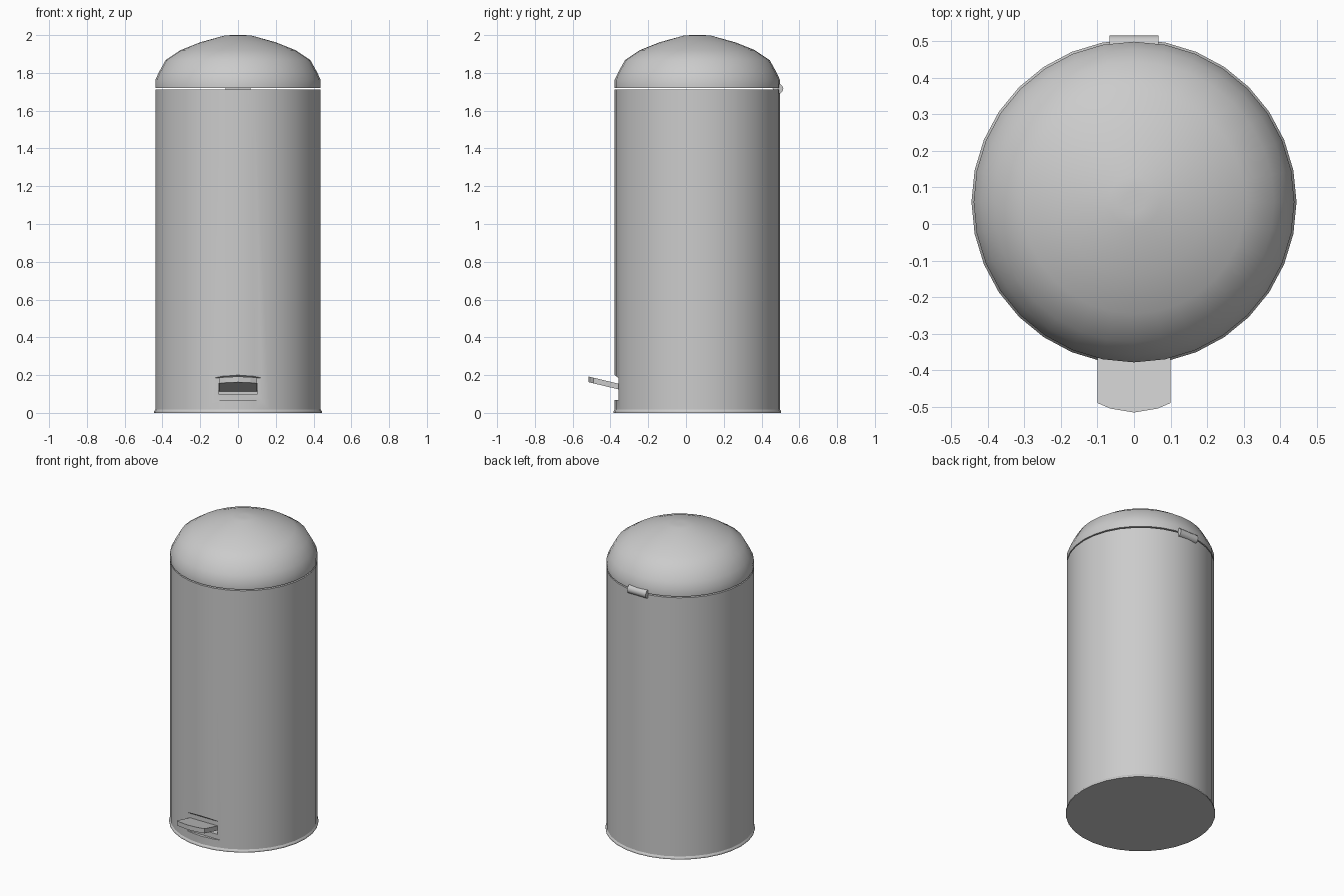
import bpy, bmesh, math

if "Cube" in bpy.data.objects:
    bpy.data.objects.remove(bpy.data.objects["Cube"])

CY = 0.06      # centre of the round body in y
SIDES = 32


def new_object(name, bm):
    bmesh.ops.recalc_face_normals(bm, faces=bm.faces)
    mesh = bpy.data.meshes.new(name)
    bm.to_mesh(mesh)
    bm.free()
    ob = bpy.data.objects.new(name, mesh)
    bpy.context.collection.objects.link(ob)
    return ob


def lathe(name, profile):
    """Closed solid of revolution from (radius, z) points, capped at both ends."""
    bm = bmesh.new()
    rings = []
    for r, z in profile:
        rings.append([bm.verts.new((r * math.cos(math.tau * i / SIDES),
                                    CY + r * math.sin(math.tau * i / SIDES), z))
                      for i in range(SIDES)])
    for a, b in zip(rings, rings[1:]):
        for i in range(SIDES):
            j = (i + 1) % SIDES
            bm.faces.new((a[i], a[j], b[j], b[i]))
    bm.faces.new(rings[0])
    bm.faces.new(rings[-1])
    return new_object(name, bm)


def prism(name, points, offset):
    """Extrude an outline of 3D points along an offset vector."""
    bm = bmesh.new()
    face = bm.faces.new([bm.verts.new(p) for p in points])
    ext = bmesh.ops.extrude_face_region(bm, geom=[face])
    verts = [v for v in ext["geom"] if isinstance(v, bmesh.types.BMVert)]
    bmesh.ops.translate(bm, verts=verts, vec=offset)
    return new_object(name, bm)


def cut(target, cutter):
    mod = target.modifiers.new("cut", 'BOOLEAN')
    mod.object = cutter
    mod.operation = 'DIFFERENCE'
    mod.solver = 'EXACT'
    bpy.context.view_layer.objects.active = target
    bpy.ops.object.modifier_apply(modifier=mod.name)
    bpy.data.objects.remove(cutter)


def smooth(ob, degrees):
    bpy.ops.object.select_all(action='DESELECT')
    ob.select_set(True)
    bpy.context.view_layer.objects.active = ob
    bpy.ops.object.shade_smooth_by_angle(angle=math.radians(degrees))


# Body with a slightly flared foot rim
body = lathe("body", [(0.444, 0), (0.444, 0.008), (0.438, 0.018), (0.438, 1.713)])

# Flat recess with sloped top behind the pedal, and the slot the pedal enters
recess = [(-0.6, 0.068), (-0.358, 0.068), (-0.358, 0.185), (-0.378, 0.2), (-0.6, 0.2)]
cut(body, prism("recess_cutter", [(-0.2, y, z) for y, z in recess], (0.4, 0, 0)))
slot = [(-0.5, 0.1), (-0.3, 0.1), (-0.3, 0.156), (-0.5, 0.156)]
cut(body, prism("slot_cutter", [(-0.102, y, z) for y, z in slot], (0.204, 0, 0)))
smooth(body, 25)

# Domed lid
lid = lathe("lid", [(0.438, 1.721), (0.438, 1.762), (0.418, 1.805), (0.383, 1.868),
                    (0.305, 1.92), (0.2, 1.962), (0.07, 1.998), (0.03, 2.0)])
smooth(lid, 30)

# Pedal plate with rounded front, tilted up outward
outline = [(0.1, -0.31), (0.1, -0.489), (0.065, -0.504), (0, -0.515),
           (-0.065, -0.504), (-0.1, -0.489), (-0.1, -0.31)]
prism("pedal", [(x, y, 0.124 - 0.24 * (y + 0.355)) for x, y in outline], (0, 0, 0.03))

# Hinge barrel at the back
hinge_points = [(-0.067, 0.487 + 0.028 * math.cos(math.tau * i / 12),
                 1.716 + 0.028 * math.sin(math.tau * i / 12)) for i in range(12)]
hinge = prism("hinge", hinge_points, (0.134, 0, 0))
smooth(hinge, 40)
